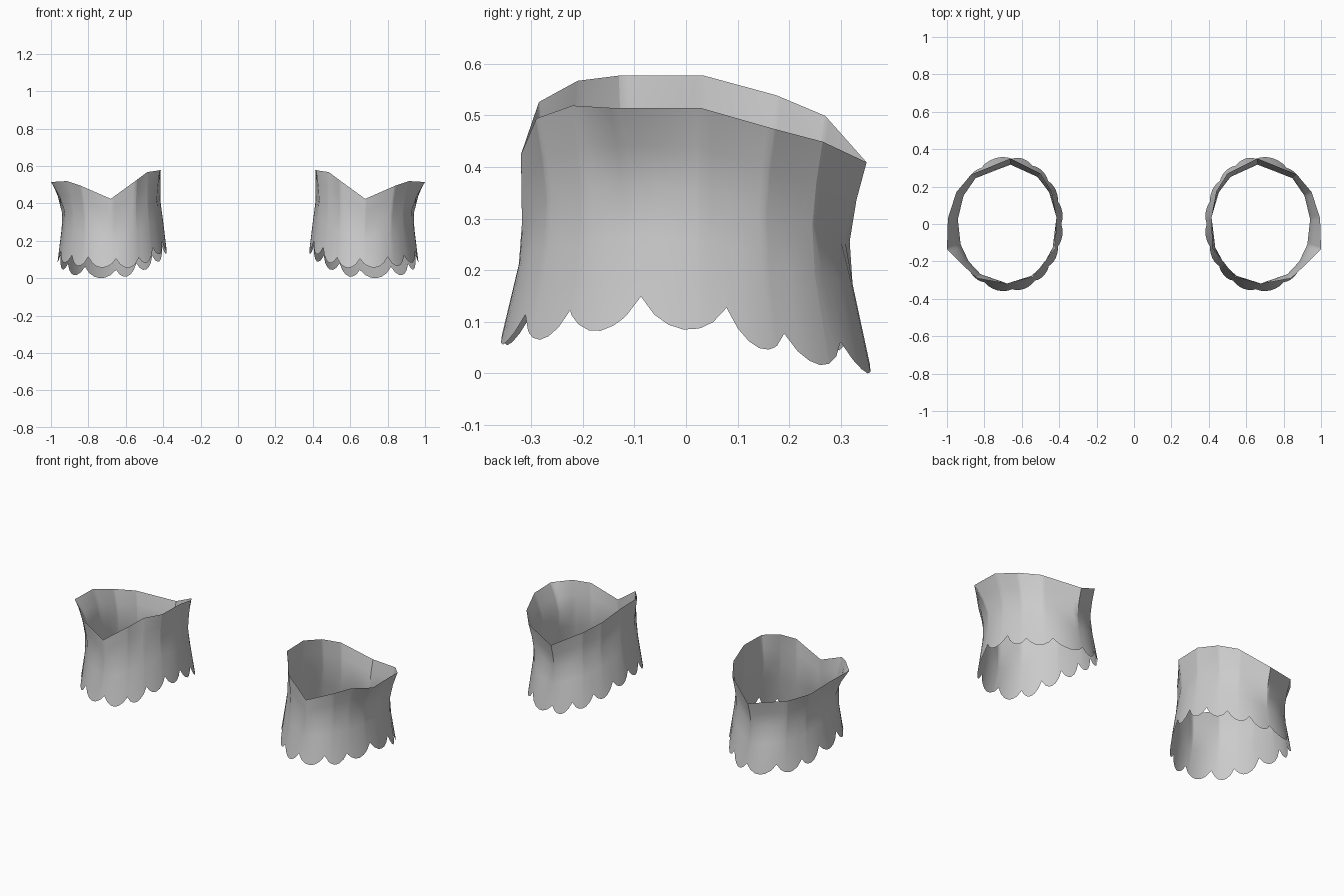
import bpy, bmesh, math
from mathutils import Vector

if "Cube" in bpy.data.objects:
    bpy.data.objects.remove(bpy.data.objects["Cube"])

# Upper rim corners (x, y, z), counter-clockwise from the outer side
RIM = [(0.995, 0.03, 0.515), (0.95, 0.17, 0.475), (0.87, 0.265, 0.45),
       (0.66, 0.35, 0.41), (0.50, 0.27, 0.50), (0.44, 0.175, 0.54),
       (0.413, 0.035, 0.578), (0.418, -0.13, 0.578), (0.485, -0.21, 0.568),
       (0.54, -0.285, 0.527), (0.68, -0.32, 0.425), (0.84, -0.29, 0.495),
       (0.915, -0.22, 0.52), (1.0, -0.135, 0.515)]

# Notches between hem scallops: (angle in degrees, height)
NOTCHES = [(13, 0.128), (33, 0.078), (59, 0.062), (94, 0.046), (117, 0.08),
           (139, 0.12), (160, 0.17), (180, 0.20), (200, 0.20), (220, 0.165),
           (240, 0.112), (266, 0.105), (297, 0.115), (320, 0.123), (345.5, 0.15)]


def ellipse(t, cx, rx, ry):
    a = math.radians(t)
    return Vector((cx + rx * math.cos(a), ry * math.sin(a), 0))


def segment(t, angles):
    """Index pair and fraction of angle t within a cyclic list of angles."""
    n = len(angles)
    for i in range(n):
        span = (angles[(i + 1) % n] - angles[i]) % 360
        d = (t - angles[i]) % 360
        if d < span:
            return i, (i + 1) % n, d / span
    return 0, 1, 0.0


rim_angles = [math.degrees(math.atan2(y / 0.335, (x - 0.68) / 0.29)) % 360 for x, y, z in RIM]
notch_angles = [n[0] for n in NOTCHES]

# Columns: every rim corner, plus even steps over each scallop
STEPS = 6
columns = list(rim_angles)
for i, a in enumerate(notch_angles):
    span = (notch_angles[(i + 1) % len(notch_angles)] - a) % 360
    columns += [(a + span * k / STEPS) % 360 for k in range(STEPS)]
columns = sorted(set(round(c, 3) for c in columns))


def column(t):
    i, j, f = segment(t, rim_angles)
    rim = Vector(RIM[i]).lerp(Vector(RIM[j]), f)

    def ring(cx, rx, ry):
        # faceted ellipse that follows the rim corners
        return ellipse(rim_angles[i], cx, rx, ry).lerp(ellipse(rim_angles[j], cx, rx, ry), f)

    a, b, g = segment(t, notch_angles)
    base = NOTCHES[a][1] * (1 - g) + NOTCHES[b][1] * g
    drop = math.sin(math.pi * g) ** 0.75
    waist = ring(0.678, 0.265, 0.318)
    lower = ellipse(t, 0.673, 0.27, 0.324)
    flare = 0.965 + 0.035 * drop
    hem = ellipse(t, 0.672, 0.293 * flare, 0.362 * flare)
    upper = waist.lerp(rim, 0.4)
    for p, k in ((upper, 0.8), (waist, 0.58), (lower, 0.33)):
        p.z = base + (rim.z - base) * k
    hem.z = base - 0.053 * drop
    return [rim, upper, waist, lower, hem]


# Flared cuff: open sheet lofted from rim to scalloped hem
bm = bmesh.new()
grid = [[bm.verts.new(p) for p in column(t)] for t in columns]
for c, col in enumerate(grid):
    nxt = grid[(c + 1) % len(grid)]
    for r in range(len(col) - 1):
        bm.faces.new((col[r], col[r + 1], nxt[r + 1], nxt[r]))
low = min(v.co.z for v in bm.verts)
bmesh.ops.translate(bm, verts=bm.verts, vec=(0, 0, -low))
mesh = bpy.data.meshes.new("scalloped_cuffs")
bm.to_mesh(mesh)
bm.free()
cuffs = bpy.data.objects.new("scalloped_cuffs", mesh)
bpy.context.collection.objects.link(cuffs)

# Matching cuff on the other side
mirror = cuffs.modifiers.new("mirror", 'MIRROR')
mirror.use_mirror_merge = False

grey = bpy.data.materials.new("light grey cloth")
grey.diffuse_color = (0.6, 0.6, 0.6, 1)
grey.use_nodes = True
grey.node_tree.nodes["Principled BSDF"].inputs["Base Color"].default_value = grey.diffuse_color
mesh.materials.append(grey)

bpy.context.view_layer.objects.active = cuffs
cuffs.select_set(True)
bpy.ops.object.shade_smooth_by_angle(angle=math.radians(50))
